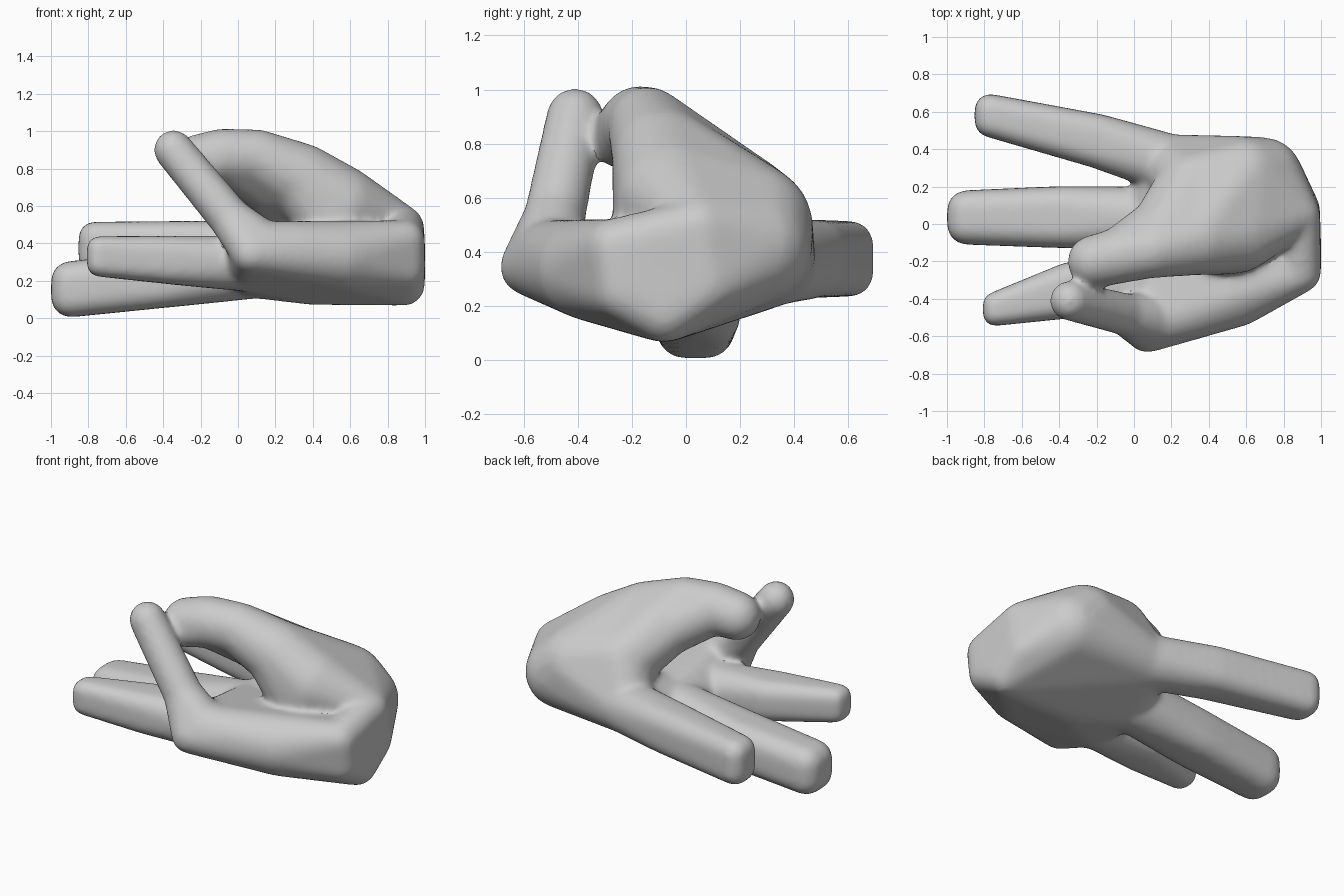
import bpy
import bmesh
from mathutils import Matrix

cube = bpy.data.objects.get("Cube")
if cube:
    bpy.data.objects.remove(cube, do_unlink=True)

skin = bpy.data.materials.new("plain_grey")
skin.use_nodes = True
skin.diffuse_color = (0.6, 0.6, 0.6, 1)
skin.node_tree.nodes["Principled BSDF"].inputs["Base Color"].default_value = (0.6, 0.6, 0.6, 1)

hand_bm = bmesh.new()


def hull(*balls):
    """Wrap a convex skin round a group of balls (x, y, z, radius)."""
    part = bmesh.new()
    for x, y, z, r in balls:
        bmesh.ops.create_uvsphere(part, u_segments=20, v_segments=12, radius=r,
                                  matrix=Matrix.Translation((x, y, z)))
    cloud = bmesh.new()
    for v in part.verts:
        cloud.verts.new(v.co)
    bmesh.ops.convex_hull(cloud, input=cloud.verts)
    loose = [v for v in cloud.verts if not v.link_faces]
    bmesh.ops.delete(cloud, geom=loose, context='VERTS')
    mesh = bpy.data.meshes.new("part")
    cloud.to_mesh(mesh)
    hand_bm.from_mesh(mesh)
    bpy.data.meshes.remove(mesh)
    part.free()
    cloud.free()


def pad(x, y, z, half_y, half_z):
    """Four balls giving a rounded square finger section."""
    r = 0.72 * min(half_y, half_z)
    return [(x, y + sy * (half_y - r), z + sz * (half_z - r), r)
            for sy in (-1, 1) for sz in (-1, 1)]


def finger(knuckle, middle, tip):
    """Blunt finger from a knuckle ball through two square sections."""
    hull(knuckle, *pad(*middle))
    hull(*pad(*middle), *pad(*tip))


# Wrist: corner balls that leave a flat end with rounded edges
wrist_front = (0.89, -0.26, 0.415, 0.11)
wrist_front_low = (0.89, -0.24, 0.26, 0.11)
wrist_low = (0.89, -0.08, 0.175, 0.11)
wrist_back = (0.885, 0.08, 0.28, 0.11)
wrist_top = (0.885, 0.05, 0.49, 0.11)

# Palm: two halves that meet in a shallow cup
heel = (0.55, -0.365, 0.335, 0.185)
edge = (0.3, -0.455, 0.355, 0.165)
palm_low = (0.4, -0.08, 0.25, 0.18)
ring_knuckle = (0.06, -0.3, 0.29, 0.15)
middle_knuckle = (0.1, 0.03, 0.275, 0.17)
index_knuckle = (0.2, 0.32, 0.36, 0.16)
little_knuckle = (0.13, -0.51, 0.375, 0.145)
knuckle_corner = (0.07, -0.585, 0.345, 0.105)
thumb_root = (0.69, 0.25, 0.42, 0.215)
hull(wrist_front, wrist_front_low, wrist_low, palm_low, heel, edge, ring_knuckle,
     little_knuckle, knuckle_corner, middle_knuckle)
hull(wrist_low, wrist_back, palm_low, middle_knuckle, index_knuckle, thumb_root)
hull(wrist_front, wrist_front_low, wrist_low, wrist_back)

# Thumb: broad sloping mound narrowing into a curled tip
mound_back = (0.59, 0.25, 0.5, 0.22)
mound_front = (0.55, -0.05, 0.6, 0.215)
mound_top = (0.34, -0.085, 0.745, 0.19)
web = (0.31, 0.2, 0.57, 0.195)
thumb_ridge = (0.1, -0.14, 0.86, 0.15)
thumb_back = (0.14, -0.01, 0.73, 0.155)
thumb_joint = (-0.08, -0.17, 0.865, 0.15)
thumb_tip = (-0.215, -0.2, 0.84, 0.142)
hull(wrist_back, wrist_top, thumb_root, mound_back, mound_front)
hull(wrist_back, wrist_top, wrist_front)
hull(mound_back, mound_front, mound_top, web)
hull(mound_top, web, thumb_ridge, thumb_back)
hull(mound_front, mound_top, (0.52, -0.1, 0.47, 0.17))
hull(mound_back, web, thumb_root, index_knuckle)
hull(thumb_ridge, thumb_back, thumb_joint)
hull(thumb_joint, thumb_tip, (-0.21, -0.235, 0.815, 0.11))

# Straight fingers: index, middle, ring
finger(index_knuckle, (-0.2, 0.445, 0.375, 0.145, 0.145), (-0.77, 0.58, 0.375, 0.115, 0.14))
finger(middle_knuckle, (-0.4, 0.037, 0.205, 0.165, 0.15), (-0.895, 0.035, 0.155, 0.145, 0.15))
finger(ring_knuckle, (-0.35, -0.355, 0.31, 0.15, 0.13), (-0.745, -0.455, 0.33, 0.09, 0.108))

# Little finger, raised to meet the thumb
hull(little_knuckle, knuckle_corner, (-0.04, -0.485, 0.53, 0.115))
hull((-0.04, -0.485, 0.53, 0.115), (-0.345, -0.41, 0.9, 0.107))

mesh = bpy.data.meshes.new("hand")
hand_bm.to_mesh(mesh)
hand_bm.free()
hand = bpy.data.objects.new("hand", mesh)
bpy.context.collection.objects.link(hand)
bpy.context.view_layer.objects.active = hand
hand.select_set(True)

# Fuse the parts into one skin and soften the joins
fuse = hand.modifiers.new("fuse", 'REMESH')
fuse.mode = 'VOXEL'
fuse.voxel_size = 0.015
soften = hand.modifiers.new("soften", 'SMOOTH')
soften.factor = 0.5
soften.iterations = 24
for name in ("fuse", "soften"):
    bpy.ops.object.modifier_apply(modifier=name)

hand.data.materials.clear()
hand.data.materials.append(skin)
bpy.ops.object.shade_smooth_by_angle(angle=0.6)
